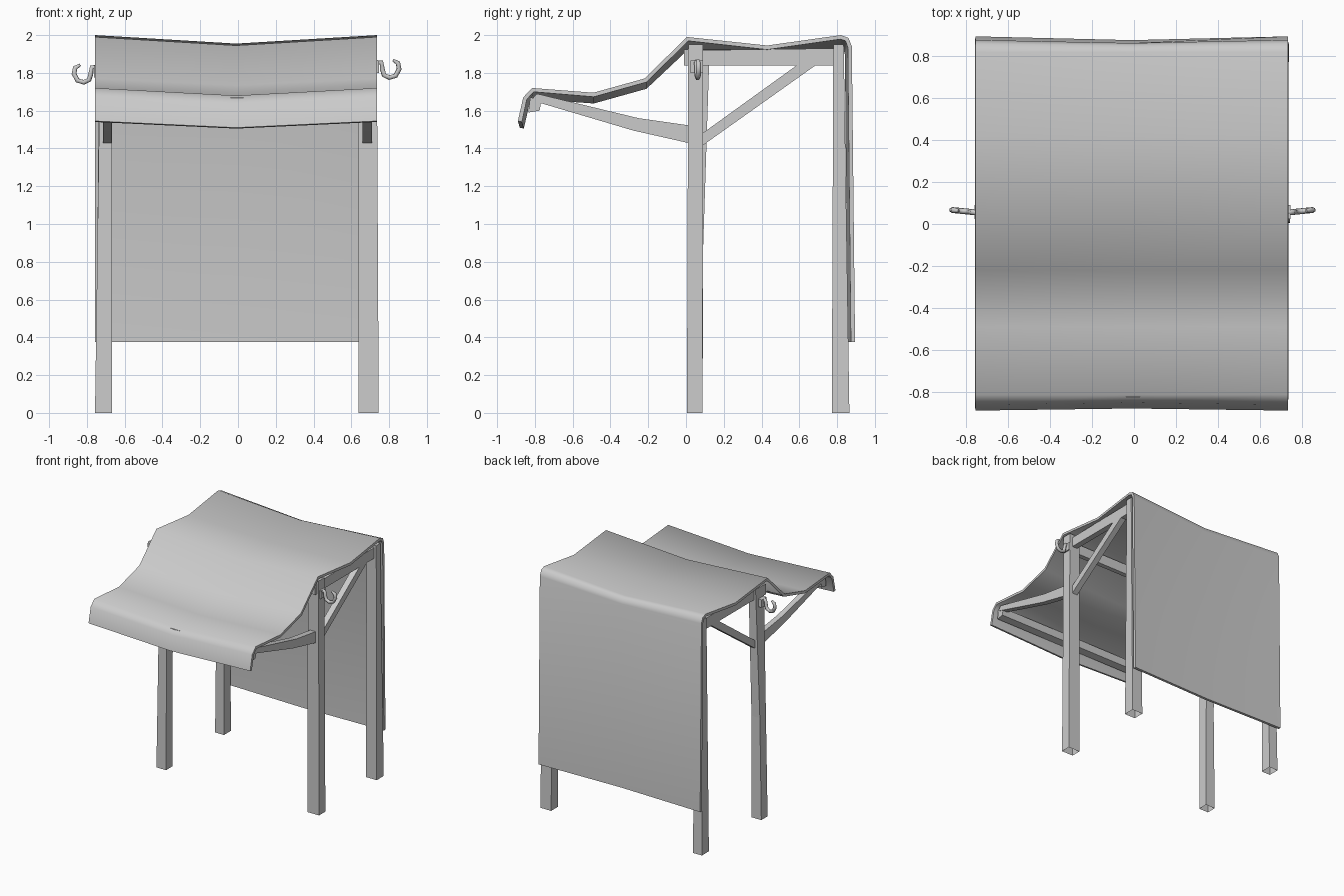
import bpy, bmesh
from mathutils import Vector

cube = bpy.data.objects.get("Cube")
if cube:
    bpy.data.objects.remove(cube, do_unlink=True)

grey = bpy.data.materials.new("plain grey")
grey.use_nodes = True
colour = (0.6, 0.6, 0.6, 1)
grey.diffuse_color = colour
grey.node_tree.nodes["Principled BSDF"].inputs["Base Color"].default_value = colour


def make(name, bm, fix=True):
    if fix:
        bmesh.ops.recalc_face_normals(bm, faces=bm.faces)
    mesh = bpy.data.meshes.new(name)
    bm.to_mesh(mesh)
    bm.free()
    obj = bpy.data.objects.new(name, mesh)
    bpy.context.collection.objects.link(obj)
    mesh.materials.append(grey)
    return obj


def loft(name, rings, open_start=False):
    """Skin a row of equal rings and cap the ends."""
    bm = bmesh.new()
    rows = [[bm.verts.new(p) for p in ring] for ring in rings]
    n = len(rows[0])
    for a, b in zip(rows, rows[1:]):
        for i in range(n):
            j = (i + 1) % n
            bm.faces.new((a[i], a[j], b[j], b[i]))
    bm.faces.new(rows[-1])
    cap = bm.faces.new(rows[0])
    bmesh.ops.recalc_face_normals(bm, faces=bm.faces)
    if open_start:
        bmesh.ops.delete(bm, geom=[cap], context="FACES_ONLY")
    return make(name, bm, False)


def beam(name, profile, x0, x1):
    """Side profile (y, z) extruded across x."""
    return loft(name, [[(x, y, z) for y, z in profile] for x in (x0, x1)])


def leg(name, sections):
    """Open-bottomed post from (x0, x1, y0, y1, z) sections."""
    loft(name, [[(a, c, z), (b, c, z), (b, d, z), (a, d, z)]
                for a, b, c, d, z in sections], True)


# Draped cloth: edge profile (y, z) with the middle offset (dy, dz)
drape = [(-0.89, 1.545, 0.01, -0.035), (-0.862, 1.67, 0.01, -0.04),
         (-0.815, 1.72, 0, -0.04), (-0.49, 1.695, 0, -0.035),
         (-0.22, 1.77, 0, -0.035), (0.005, 1.99, 0, -0.045),
         (0.43, 1.945, 0, -0.025), (0.82, 2.0, 0, -0.045),
         (0.86, 1.985, -0.01, -0.045), (0.878, 1.94, -0.015, -0.04),
         (0.895, 0.375, -0.018, 0)]
bm = bmesh.new()
grid = [[bm.verts.new((x, y + s * dy, z + s * dz))
         for x, s in ((-0.757, 0), (-0.01, 1), (0.735, 0))]
        for y, z, dy, dz in drape]
for a, b in zip(grid, grid[1:]):
    for i in range(2):
        bm.faces.new((a[i], a[i + 1], b[i + 1], b[i]))
cloth = make("cloth_cover", bm, False)
solid = cloth.modifiers.new("thickness", "SOLIDIFY")
solid.thickness = 0.022
solid.offset = -1
bpy.context.view_layer.objects.active = cloth
cloth.select_set(True)
bpy.ops.object.modifier_apply(modifier="thickness")
bpy.ops.object.shade_smooth_by_angle(angle=1.1)

# Posts, slightly crooked
leg("front_right_leg", [(-0.757, -0.668, 0.005, 0.088, 0),
                        (-0.745, -0.668, 0.01, 0.09, 0.85),
                        (-0.73, -0.665, 0.015, 0.125, 1.93)])
leg("front_left_leg", [(0.637, 0.745, 0.005, 0.088, 0),
                       (0.637, 0.735, 0.012, 0.09, 1.95)])
leg("back_right_leg", [(-0.752, -0.67, 0.772, 0.865, 0),
                       (-0.735, -0.67, 0.78, 0.835, 1.95)])
leg("back_left_leg", [(0.64, 0.74, 0.772, 0.865, 0),
                      (0.64, 0.73, 0.78, 0.835, 1.95)])

# Side rails, diagonal braces and awning arms
for side, x0, x1 in (("right", -0.715, -0.67), ("left", 0.66, 0.71)):
    beam(side + "_top_rail",
         [(0.05, 1.84), (0.8, 1.84), (0.8, 1.93), (0.05, 1.92)], x0, x1)
    beam(side + "_brace",
         [(0.08, 1.41), (0.08, 1.475), (0.6, 1.85), (0.7, 1.85)], x0, x1)
    arm = [((0.03, 1.425), (0.03, 1.52)), ((-0.28, 1.495), (-0.25, 1.56)),
           ((-0.82, 1.655), (-0.79, 1.69))]
    loft(side + "_awning_arm",
         [[(x0, *lo), (x1, *lo), (x1, *hi), (x0, *hi)] for lo, hi in arm])

# Cross bars
beam("awning_bar", [(-0.835, 1.59), (-0.775, 1.60),
                    (-0.765, 1.66), (-0.825, 1.67)], -0.71, 0.705)
for name, y in (("front_cross_bar", -0.01), ("back_cross_bar", 0.785)):
    beam(name, [(y, 1.84), (y + 0.04, 1.84),
                (y + 0.04, 1.925), (y, 1.925)], -0.73, 0.72)

# Hanging hooks on wall plates
path = [(0, 0.035), (0.024, 0.035), (0.029, 0), (0.038, -0.032), (0.066, -0.045),
        (0.1, -0.035), (0.118, 0), (0.112, 0.032), (0.086, 0.048)]
for side, sign, x, z in (("right", -1, -0.75, 1.795), ("left", 1, 0.735, 1.82)):
    curve = bpy.data.curves.new(side + "_hook", "CURVE")
    curve.dimensions = "3D"
    curve.bevel_depth = 0.014
    curve.bevel_resolution = 1
    curve.use_fill_caps = True
    line = curve.splines.new("POLY")
    line.points.add(len(path) - 1)
    for i, (u, v) in enumerate(path):
        line.points[i].co = (x + sign * u, 0.055 + u * 0.1, z + v, 1)
        line.points[i].radius = 1 if i < len(path) - 1 else 0.6
    curve.materials.append(grey)
    bpy.context.collection.objects.link(
        bpy.data.objects.new(side + "_hook", curve))
    edge = x + sign * 0.012
    beam(side + "_hook_plate", [(0.025, z - 0.02), (0.09, z - 0.02),
                                (0.09, z + 0.045), (0.025, z + 0.045)],
         x - sign * 0.03, edge)
